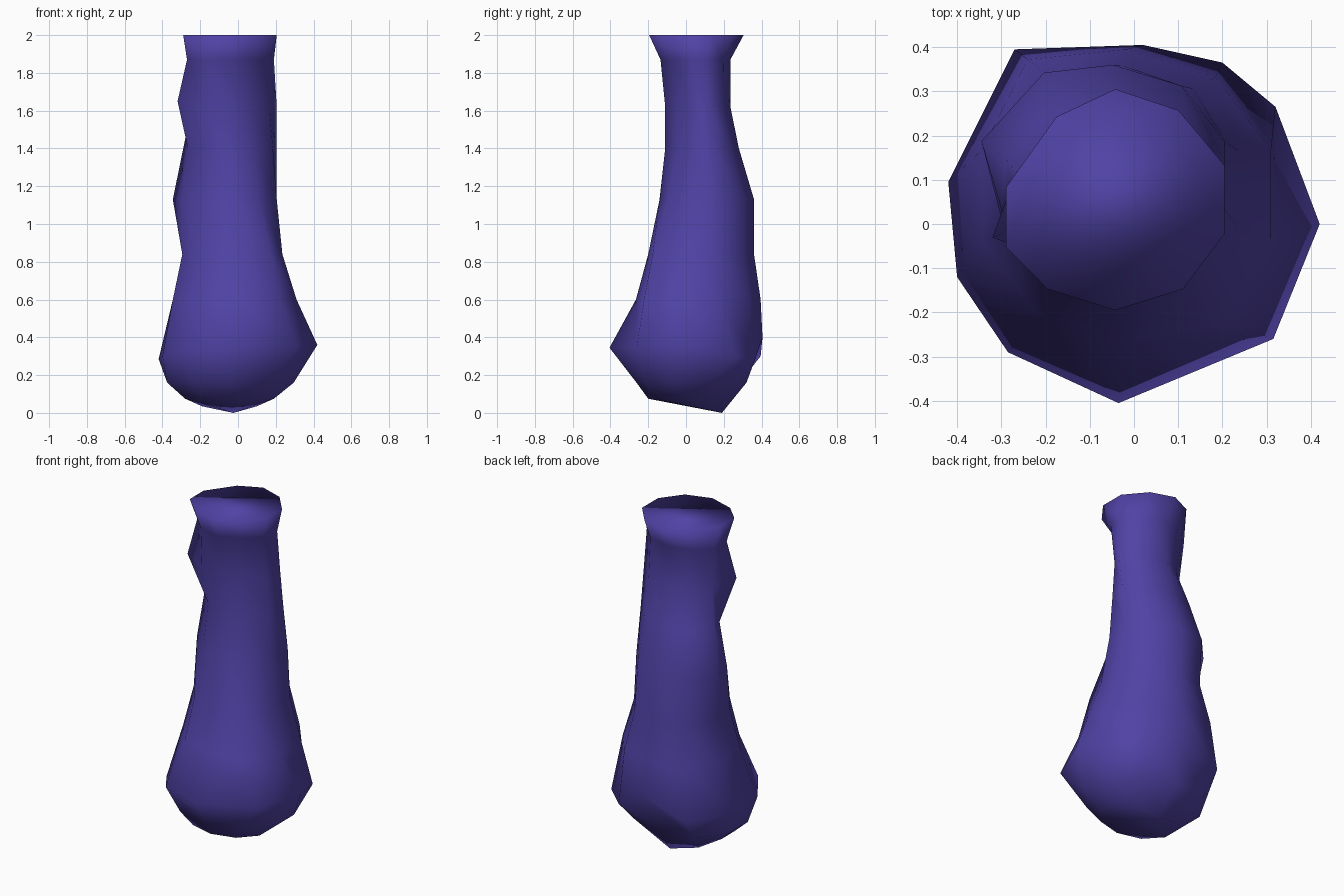
import bpy, bmesh
from math import sin, cos, radians

SIDES = 10
ANGLES = [radians(90 - 36 * i) for i in range(SIDES)]   # back, then clockwise from above


def ring(z, x0, x1, y0, y1, nudges=()):
    """Ten-sided section filling the given extents, with a few hand-moved corners."""
    cx, cy = (x0 + x1) / 2, (y0 + y1) / 2
    rx, ry = (x1 - x0) / 2 / cos(radians(18)), (y1 - y0) / 2
    pts = [[cx + rx * cos(a), cy + ry * sin(a), z] for a in ANGLES]
    for i, dx, dy, dz in nudges:
        pts[i][0] += dx
        pts[i][1] += dy
        pts[i][2] += dz
    return pts


# widest section of the body: irregular corners
belly = [(0.02, 0.405, 0.40), (0.20, 0.365, 0.28), (0.32, 0.265, 0.30), (0.42, 0.0, 0.36),
         (0.315, -0.26, 0.35), (-0.035, -0.405, 0.345), (-0.285, -0.29, 0.33),
         (-0.40, -0.12, 0.30), (-0.42, 0.095, 0.285), (-0.27, 0.395, 0.30)]

# sections from the bottom to the top
rings = [
    ring(0.075, -0.28, 0.19, -0.20, 0.19,
         [(0, 0.02, 0, -0.075), (1, 0, 0, -0.04), (9, 0, 0, -0.04)]),
    ring(0.16, -0.375, 0.295, -0.262, 0.32, [(9, -0.01, 0.02, 0)]),
    belly,
    ring(0.60, -0.345, 0.31, -0.265, 0.395, [(9, -0.02, 0.04, 0), (4, 0.03, -0.02, 0)]),
    ring(0.84, -0.295, 0.235, -0.20, 0.36, [(9, 0, 0.03, 0), (4, 0.04, -0.03, 0)]),
    ring(1.13, -0.30, 0.205, -0.14, 0.36,
         [(8, -0.045, 0.0, 0), (9, 0, 0.03, 0), (6, 0.02, 0.02, 0)]),
    ring(1.40, -0.29, 0.205, -0.11, 0.28,
         [(4, -0.025, 0.02, 0), (3, -0.02, 0.01, 0), (6, 0.03, 0.02, 0), (7, 0.025, 0.03, 0)]),
    ring(1.62, -0.285, 0.205, -0.11, 0.235,
         [(7, -0.035, -0.04, 0.03), (4, -0.04, 0.03, 0), (3, -0.04, 0.02, 0),
          (9, 0.03, -0.03, 0), (8, 0.04, -0.02, 0)]),
    ring(1.87, -0.27, 0.19, -0.135, 0.235, [(4, -0.03, 0.02, 0), (3, -0.02, 0.01, 0)]),
    ring(2.00, -0.29, 0.205, -0.195, 0.305,
         [(8, 0, -0.05, 0), (7, 0, -0.03, 0), (9, 0.02, -0.015, 0), (1, -0.01, 0, 0)]),
]

# body: skin the sections
bm = bmesh.new()
loops = [[bm.verts.new(p) for p in r] for r in rings]
for low, high in zip(loops, loops[1:]):
    for i in range(SIDES):
        j = (i + 1) % SIDES
        bm.faces.new((low[i], low[j], high[j], high[i]))

# slanted base fans out from its lowest corner; flat top
base = loops[0]
for i in range(1, SIDES - 1):
    bm.faces.new((base[0], base[i], base[i + 1]))
bm.faces.new(loops[-1])

bmesh.ops.recalc_face_normals(bm, faces=bm.faces)
for f in bm.faces:
    f.smooth = True
mesh = bpy.data.meshes.new("bottle_body")
bm.to_mesh(mesh)
bm.free()

body = bpy.data.objects.new("bottle_body", mesh)
bpy.context.collection.objects.link(body)
mat = bpy.data.materials.new("purple")
mat.diffuse_color = (0.08, 0.055, 0.38, 1)
mesh.materials.append(mat)
